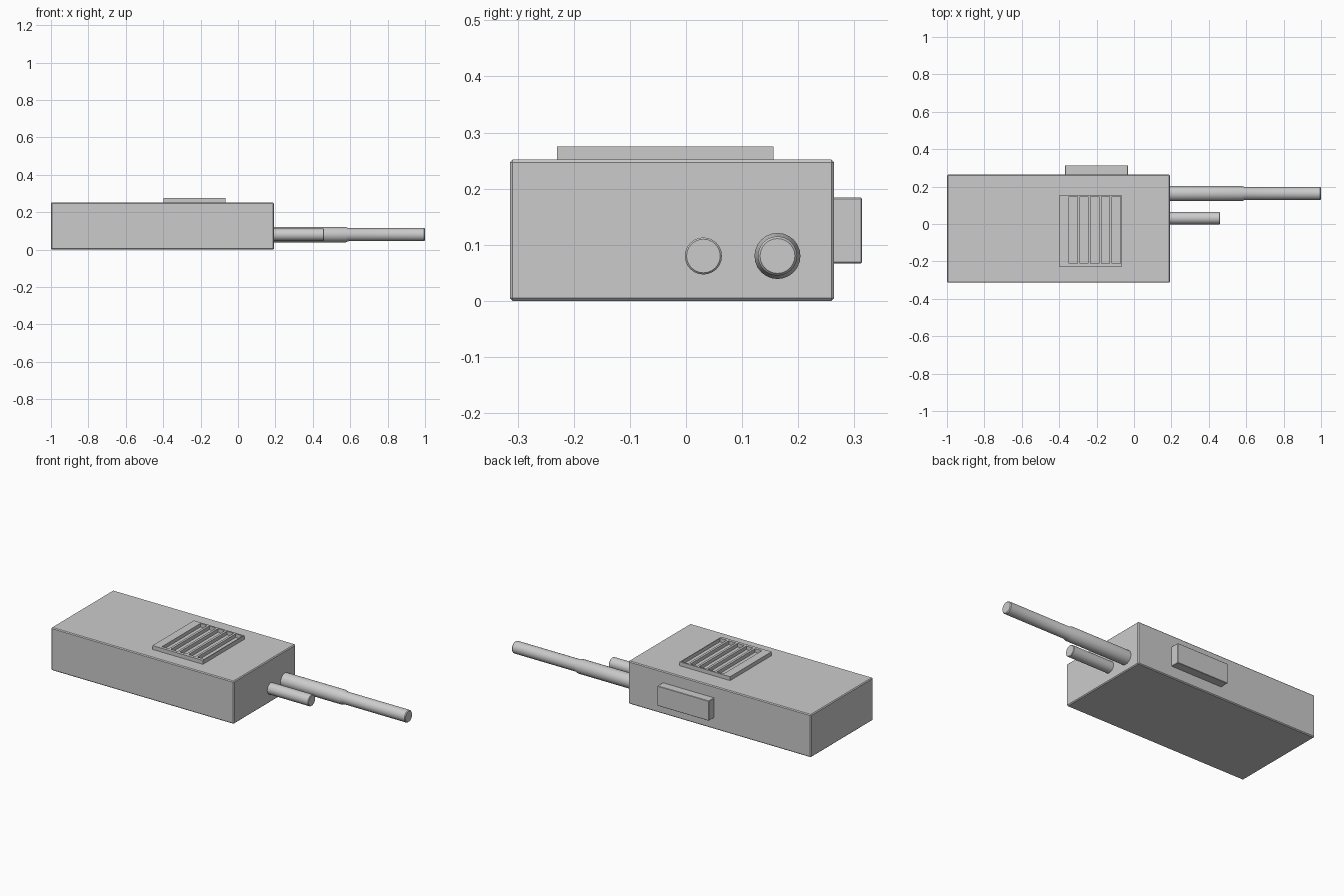
import bpy, bmesh, math
from mathutils import Matrix, Vector

if "Cube" in bpy.data.objects:
    bpy.data.objects.remove(bpy.data.objects["Cube"])


def box(name, lo, hi, bevel=0.0):
    bm = bmesh.new()
    lo, hi = Vector(lo), Vector(hi)
    size = hi - lo
    bmesh.ops.create_cube(bm, size=1, matrix=Matrix.Translation((lo + hi) / 2) @ Matrix.Diagonal((*size, 1)))
    if bevel:
        bmesh.ops.bevel(bm, geom=bm.edges[:], offset=bevel, segments=1, affect='EDGES')
    me = bpy.data.meshes.new(name)
    bm.to_mesh(me)
    bm.free()
    ob = bpy.data.objects.new(name, me)
    bpy.context.collection.objects.link(ob)
    return ob


def rod(name, profile, y, z, sides=24):
    """Closed lathe along x from (x, radius) pairs."""
    bm = bmesh.new()
    rings = []
    for x, r in profile:
        rings.append([bm.verts.new((x, y + r * math.cos(2 * math.pi * i / sides),
                                    z + r * math.sin(2 * math.pi * i / sides))) for i in range(sides)])
    for a, b in zip(rings, rings[1:]):
        for i in range(sides):
            j = (i + 1) % sides
            bm.faces.new((a[i], a[j], b[j], b[i]))
    bm.faces.new(rings[0])
    bm.faces.new(rings[-1])
    bmesh.ops.recalc_face_normals(bm, faces=bm.faces[:])
    me = bpy.data.meshes.new(name)
    bm.to_mesh(me)
    bm.free()
    ob = bpy.data.objects.new(name, me)
    bpy.context.collection.objects.link(ob)
    bpy.ops.object.select_all(action='DESELECT')
    ob.select_set(True)
    bpy.context.view_layer.objects.active = ob
    bpy.ops.object.shade_smooth_by_angle(angle=math.radians(30))
    return ob


# Radio case and side talk button
box("case", (-1, -0.314, 0), (0.192, 0.264, 0.252), 0.005)
box("talk_button", (-0.369, 0.25, 0.067), (-0.033, 0.314, 0.184), 0.002)

# Speaker grille: raised plate with five slots
grille = box("speaker_grille", (-0.397, -0.23, 0.24), (-0.068, 0.156, 0.275))
for i in range(5):
    x = -0.347 + i * 0.0575
    slot = box(f"slot_cutter_{i}", (x, -0.212, 0.254), (x + 0.044, 0.146, 0.3))
    slot.hide_render = True
    slot.hide_set(True)
    mod = grille.modifiers.new(f"slot_{i}", 'BOOLEAN')
    mod.operation = 'DIFFERENCE'
    mod.solver = 'EXACT'
    mod.object = slot

# Stepped antenna and control knob
rod("antenna", [(0.18, 0.041), (0.575, 0.041), (0.592, 0.035), (0.995, 0.035), (1.0, 0.031)], 0.163, 0.08)
rod("knob", [(0.18, 0.033), (0.457, 0.033), (0.46, 0.030)], 0.031, 0.08)
